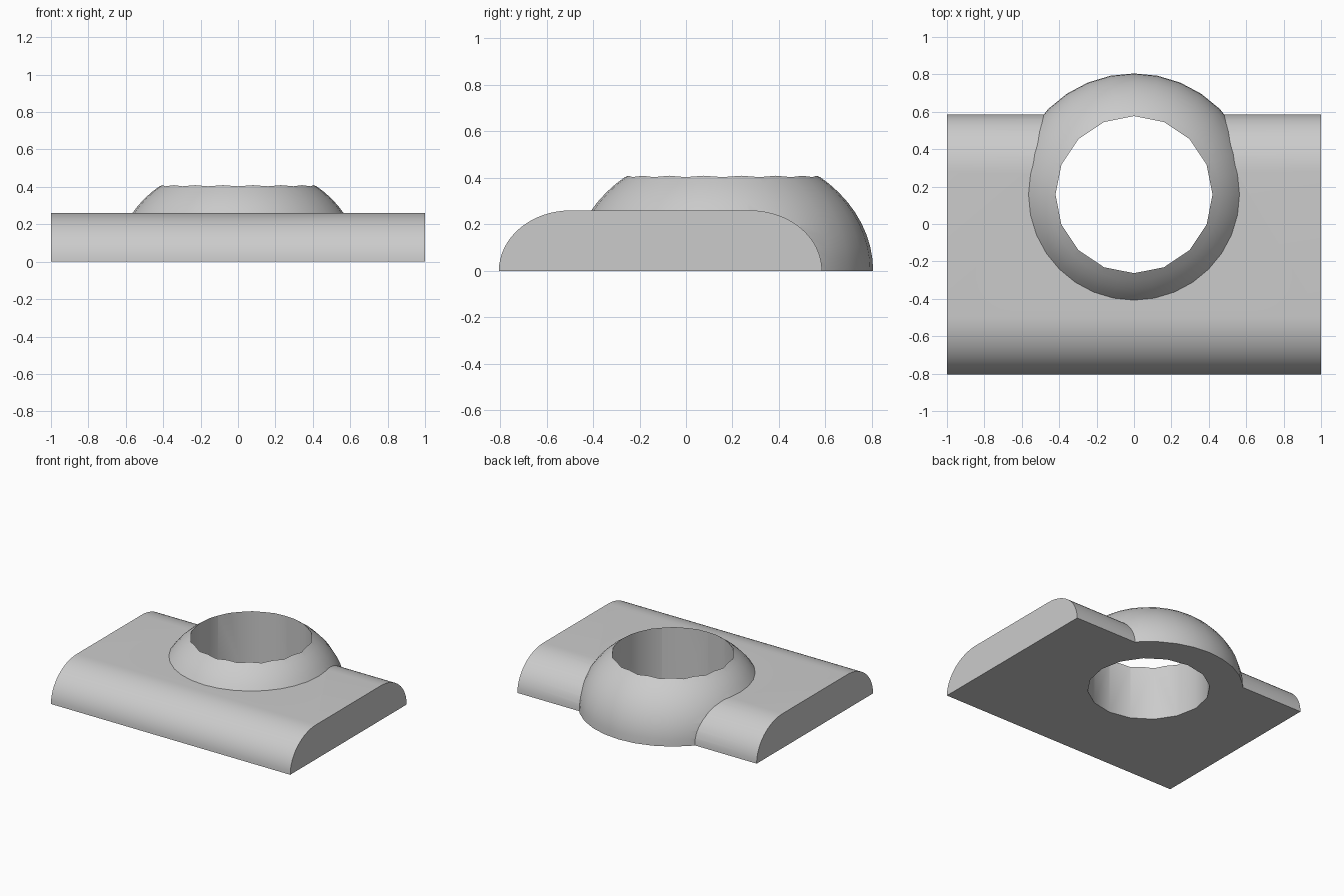
import bpy, bmesh
from math import sin, cos, pi

cube = bpy.data.objects.get("Cube")
if cube:
    bpy.data.objects.remove(cube, do_unlink=True)

grey = bpy.data.materials.new("plain_grey")
grey.use_nodes = True
colour = (0.6, 0.6, 0.6, 1)
grey.diffuse_color = colour
grey.node_tree.nodes["Principled BSDF"].inputs["Base Color"].default_value = colour

HALF_LENGTH = 1.0
FRONT, BACK, HEIGHT = -0.805, 0.585, 0.26
ROUND = 0.31          # depth of the rounded long edges
CENTRE_Y = 0.157      # centre of the ring
SKIRT = -0.1          # material trimmed off below the ground


def make_object(name, bm):
    bmesh.ops.recalc_face_normals(bm, faces=bm.faces[:])
    mesh = bpy.data.meshes.new(name)
    bm.to_mesh(mesh)
    bm.free()
    mesh.materials.append(grey)
    obj = bpy.data.objects.new(name, mesh)
    bpy.context.collection.objects.link(obj)
    return obj


def apply_boolean(target, tool, operation):
    mod = target.modifiers.new(operation.lower(), 'BOOLEAN')
    mod.object, mod.operation, mod.solver = tool, operation, 'EXACT'
    bpy.ops.object.select_all(action='DESELECT')
    bpy.context.view_layer.objects.active = target
    target.select_set(True)
    bpy.ops.object.modifier_apply(modifier=mod.name)
    bpy.data.objects.remove(tool, do_unlink=True)


# Base plate: rounded profile extruded along x
steps = 16
arc = [(ROUND * (1 - cos(i / steps * pi / 2)), HEIGHT * sin(i / steps * pi / 2))
       for i in range(steps + 1)]
profile = [(FRONT, SKIRT)] + [(FRONT + d, z) for d, z in arc]
profile += [(BACK - d, z) for d, z in reversed(arc)] + [(BACK, SKIRT)]
bm = bmesh.new()
face = bm.faces.new([bm.verts.new((-HALF_LENGTH, y, z)) for y, z in profile])
side = bmesh.ops.extrude_face_region(bm, geom=[face])
bmesh.ops.translate(bm, vec=(2 * HALF_LENGTH, 0, 0),
                    verts=[v for v in side["geom"] if isinstance(v, bmesh.types.BMVert)])
body = make_object("ring_mount_plate", bm)

# Flattened dome around the hole
bm = bmesh.new()
bmesh.ops.create_uvsphere(bm, u_segments=32, v_segments=32, radius=1)
bmesh.ops.scale(bm, vec=(0.648, 0.648, 0.53), verts=bm.verts)
bmesh.ops.translate(bm, vec=(0, CENTRE_Y, 0), verts=bm.verts)
apply_boolean(body, make_object("dome", bm), 'UNION')

# Sixteen-sided through hole
bm = bmesh.new()
bmesh.ops.create_cone(bm, cap_ends=True, segments=16, radius1=0.42, radius2=0.42, depth=3)
bmesh.ops.translate(bm, vec=(0, CENTRE_Y, 0), verts=bm.verts)
apply_boolean(body, make_object("hole_cutter", bm), 'DIFFERENCE')

# Flat underside
bm = bmesh.new()
bmesh.ops.create_cube(bm, size=4)
bmesh.ops.translate(bm, vec=(0, 0, -2), verts=bm.verts)
apply_boolean(body, make_object("ground_cutter", bm), 'DIFFERENCE')

bpy.ops.object.shade_smooth_by_angle(angle=0.5)
